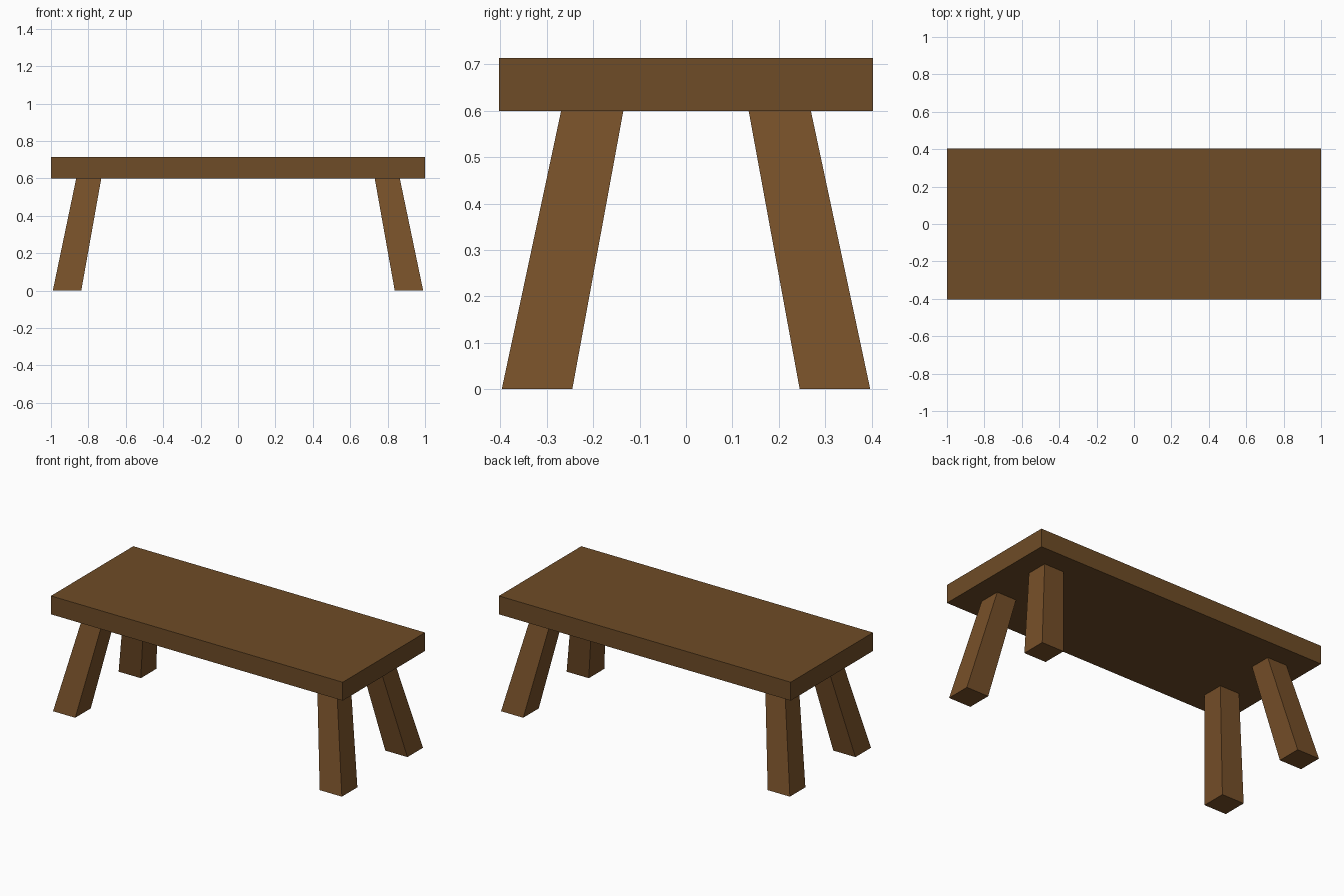
import bpy, bmesh

if "Cube" in bpy.data.objects:
    bpy.data.objects.remove(bpy.data.objects["Cube"])


def material(name, rgb):
    m = bpy.data.materials.new(name)
    m.diffuse_color = (*rgb, 1)
    m.use_nodes = True
    m.node_tree.nodes["Principled BSDF"].inputs["Base Color"].default_value = m.diffuse_color
    return m


def tapered_block(name, low, high, mat):
    """Six-sided block between two rectangles given as (x0, x1, y0, y1, z)."""
    bm = bmesh.new()
    rings = [[bm.verts.new((x, y, z)) for x, y in ((x0, y0), (x1, y0), (x1, y1), (x0, y1))]
             for x0, x1, y0, y1, z in (low, high)]
    bm.faces.new(rings[0])
    bm.faces.new(rings[1])
    for i in range(4):
        j = (i + 1) % 4
        bm.faces.new((rings[0][i], rings[0][j], rings[1][j], rings[1][i]))
    bmesh.ops.recalc_face_normals(bm, faces=bm.faces)
    mesh = bpy.data.meshes.new(name)
    bm.to_mesh(mesh)
    bm.free()
    mesh.materials.append(mat)
    obj = bpy.data.objects.new(name, mesh)
    bpy.context.collection.objects.link(obj)
    return obj


top_wood = material("top_wood", (0.156, 0.072, 0.020))
leg_wood = material("leg_wood", (0.184, 0.080, 0.022))

# Thick rectangular table top
tapered_block("table_top", (-1, 1, -0.403, 0.403, 0.6), (-1, 1, -0.403, 0.403, 0.714), top_wood)

# Four splayed legs, slightly wider at the foot
for sy, depth in ((-1, "front"), (1, "back")):
    for sx, side in ((-1, "left"), (1, "right")):
        tapered_block(f"{depth}_{side}_leg",
                      (sx * 0.838, sx * 0.99, sy * 0.245, sy * 0.397, 0),
                      (sx * 0.731, sx * 0.865, sy * 0.135, sy * 0.269, 0.6), leg_wood)
